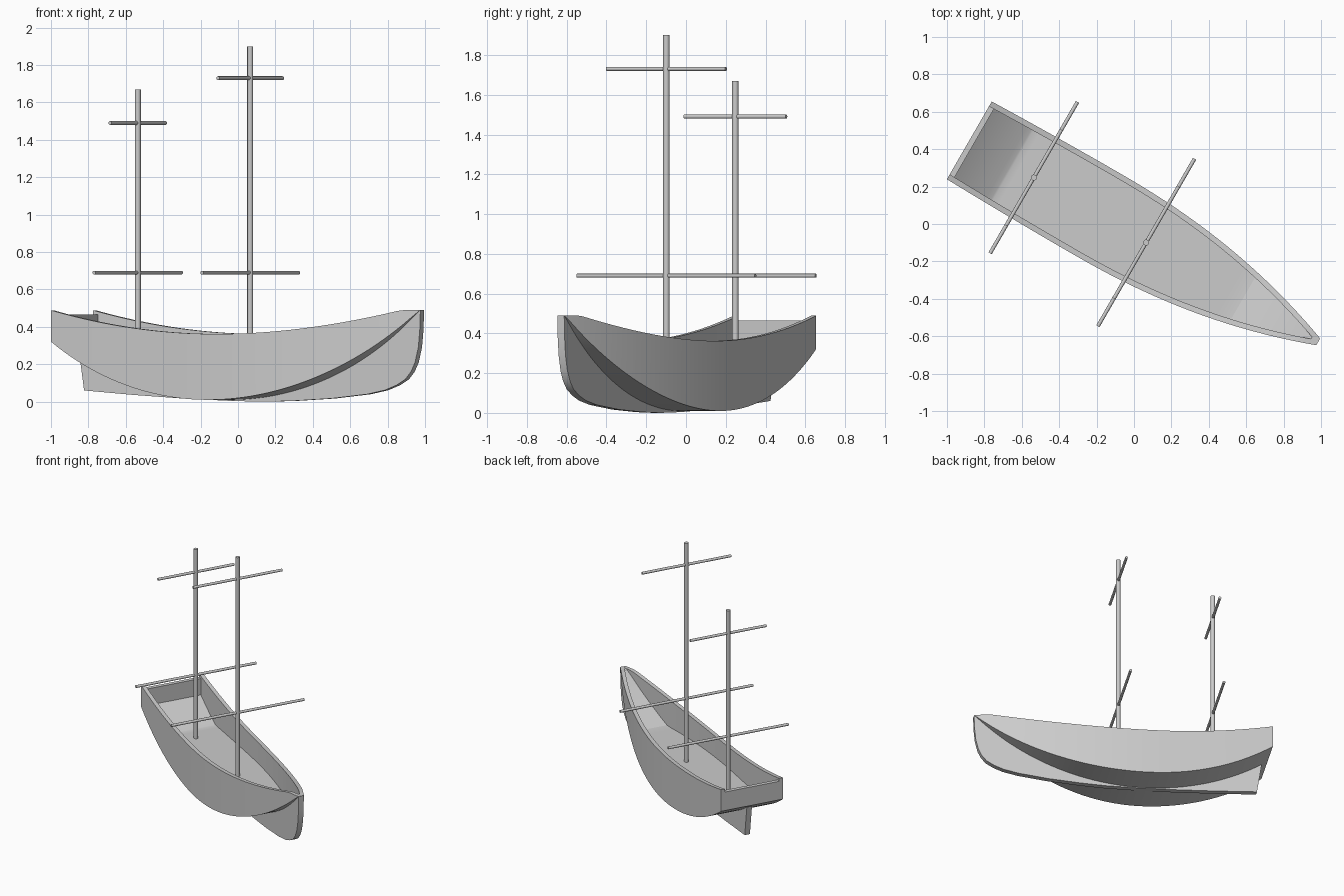
import bpy, bmesh
from math import sqrt, radians
from mathutils import Matrix

if "Cube" in bpy.data.objects:
    bpy.data.objects.remove(bpy.data.objects["Cube"])

# Ship frame: x runs stern to bow, y across; the whole ship is turned 30 degrees
SHIP = Matrix.Translation((-0.0265, -0.0459, 0)) @ Matrix.Rotation(radians(-30), 4, 'Z')
WALL, DECK, STERN, BOW = 0.03, 0.20, -0.986, 1.165


def finish(name, bm, angle=20):
    bmesh.ops.recalc_face_normals(bm, faces=bm.faces)
    mesh = bpy.data.meshes.new(name)
    bm.to_mesh(mesh)
    bm.free()
    ob = bpy.data.objects.new(name, mesh)
    bpy.context.collection.objects.link(ob)
    ob.matrix_world = SHIP
    bpy.ops.object.select_all(action='DESELECT')
    ob.select_set(True)
    bpy.context.view_layer.objects.active = ob
    bpy.ops.object.shade_smooth_by_angle(angle=radians(angle))
    return ob


def half_width(u):
    if u < -0.2:
        return 0.25 - 0.01 * ((u + 0.2) / 0.786) ** 2
    return 0.25 - 0.23 * ((u + 0.2) / 1.37) ** 2.2


def bottom(u, r=1.68):
    return 1.69 - sqrt(r * r - (u + 0.012) ** 2)


def sheer(u):
    return min(0.49, 0.362 + (u - 0.04) ** 2 / 8.3)


def loft(bm, rings):
    rows = [[bm.verts.new(p) for p in ring] for ring in rings]
    n = len(rows[0])
    for a, b in zip(rows, rows[1:]):
        for i in range(n):
            j = (i + 1) % n
            bm.faces.new((a[i], a[j], b[j], b[i]))
    bm.faces.new(rows[0])
    bm.faces.new(rows[-1])


# Hull: open shell with vertical sides, curved bottom and a flat deck inside
us = sorted([STERN + (BOW - STERN) * i / 56 for i in range(57)] + [-0.728, 0.704])
rings = []
for u in us:
    w, zb, zs = half_width(u), bottom(u), sheer(u)
    zb = min(zb, zs - 0.002)
    wi = max(w - WALL, 0.001)
    zf = min(max(bottom(u, 1.68 - WALL), DECK), zs - 0.001)
    half = [(w, zb), (w, zs), (wi, zs), (wi, zf)]
    rings.append([(u, y, z) for y, z in half] + [(u, -y, z) for y, z in reversed(half)])
bm = bmesh.new()
loft(bm, rings)
finish("hull", bm)

# Transom: plank closing the stern, slightly lower than the rails
bm = bmesh.new()
tw = half_width(STERN) - WALL / 2
loft(bm, [[(u, y, z) for y, z in ((-tw, bottom(u) + 0.002), (tw, bottom(u) + 0.002),
                                  (tw, 0.465), (-tw, 0.465))]
          for u in (STERN, STERN + WALL)])
finish("transom", bm)

# Keel and stem: one thin plate following the hull bottom
low = [(-0.908, 0.06), (-0.6, 0.036), (-0.3, 0.017), (0, 0.004), (0.2, 0), (0.38, 0.004),
       (0.62, 0.017), (0.84, 0.04), (0.95, 0.062), (1.02, 0.088), (1.075, 0.12),
       (1.11, 0.16), (1.135, 0.21), (1.155, 0.29), (1.164, 0.38), (1.168, 0.489)]
top = [(1.1, 0.46)] + [(u, bottom(u) + 0.012) for u in
                       (1.05, 0.9, 0.7, 0.5, 0.25, 0, -0.25, -0.5, -0.75, -0.945)]
bm = bmesh.new()
loft(bm, [[(u, y, z) for u, z in low + top] for y in (-0.02, 0.02)])
finish("keel", bm, 30)


def rod(name, radius, length, matrix):
    bm = bmesh.new()
    bmesh.ops.create_cone(bm, cap_ends=True, segments=16, radius1=radius, radius2=radius,
                          depth=length, matrix=matrix)
    finish(name, bm, 40)


# Masts with their yards: position, top height, (yard height, half length)
for name, u, height, yards in (("main", 0.106, 1.90, ((0.69, 0.517), (1.73, 0.346))),
                               ("aft", -0.588, 1.67, ((0.69, 0.467), (1.49, 0.296)))):
    base = DECK - 0.01
    rod(name + "_mast", 0.016, height - base, Matrix.Translation((u, 0, (height + base) / 2)))
    for label, (z, half) in zip(("lower", "upper"), yards):
        rod(f"{name}_{label}_yard", 0.01, 2 * half,
            Matrix.Translation((u, 0, z)) @ Matrix.Rotation(radians(90), 4, 'X'))
